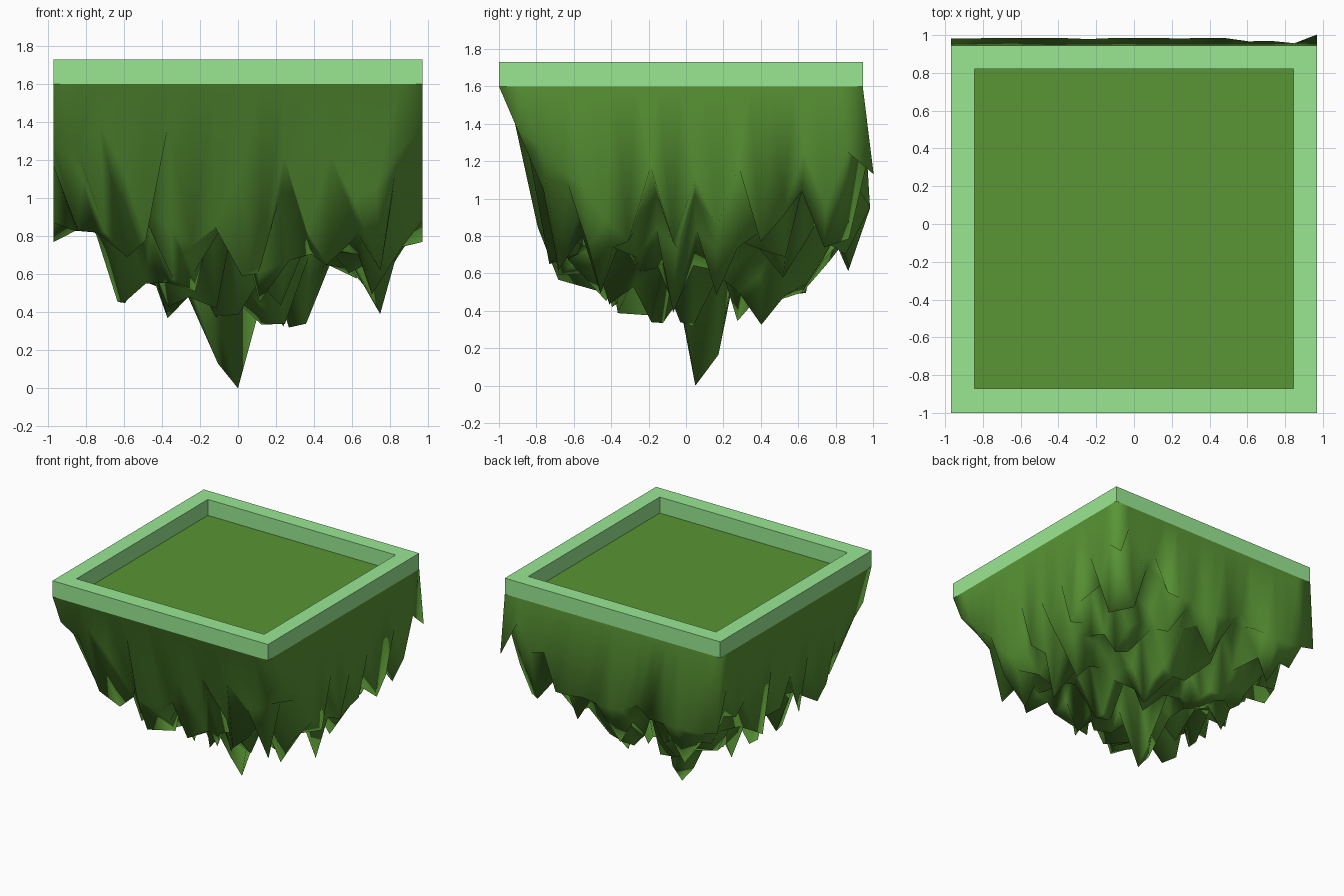
import bpy, bmesh, random

if "Cube" in bpy.data.objects:
    bpy.data.objects.remove(bpy.data.objects["Cube"])

random.seed(11)
N = 16


def material(name, color):
    m = bpy.data.materials.new(name)
    m.diffuse_color = (*color, 1)
    m.use_nodes = True
    m.node_tree.nodes["Principled BSDF"].inputs["Base Color"].default_value = m.diffuse_color
    return m


def finish(name, bm, mat, smooth):
    bmesh.ops.recalc_face_normals(bm, faces=bm.faces)
    mesh = bpy.data.meshes.new(name)
    bm.to_mesh(mesh)
    bm.free()
    mesh.materials.append(mat)
    for p in mesh.polygons:
        p.use_smooth = smooth and len(p.vertices) == 4
    # The flat top keeps a sharp rim
    if smooth:
        rim = {tuple(sorted(k)) for p in mesh.polygons if len(p.vertices) > 4 for k in p.edge_keys}
        for e in mesh.edges:
            e.use_edge_sharp = tuple(sorted(e.vertices)) in rim
    ob = bpy.data.objects.new(name, mesh)
    bpy.context.collection.objects.link(ob)
    return ob


# Square border frame: outer and inner loops at two heights
bm = bmesh.new()
loops = []
for x0, x1, y0, y1, z in [(-.97, .97, -1, .945, 1.6), (-.97, .97, -1, .945, 1.73),
                          (-.845, .845, -.87, .82, 1.73), (-.845, .845, -.87, .82, 1.6)]:
    loops.append([bm.verts.new((x, y, z)) for x, y in
                  ((x0, y0), (x1, y0), (x1, y1), (x0, y1))])
for k in range(4):
    a, b = loops[k], loops[(k + 1) % 4]
    for i in range(4):
        j = (i + 1) % 4
        bm.faces.new((a[i], a[j], b[j], b[i]))
finish("border_frame", bm, material("light_green", (.32, .80, .29)), False)

# Lower limits of the rock along x and y, and the jagged wall hems
low_x = [.77, .83, .82, .45, .55, .24, .48, .13, 0, .16, .32, .34, .65, .5, .36, .74, .77]
low_y = [.83, .65, .53, .56, .44, .32, .34, .33, 0, .16, .25, .32, .48, .5, .45, .6, .95]
hem_front = [1.35, 1.27, 1.40, 1.15, .78, 1.40, .75, .85, 1.1, .65, 1.22, .83, 1.22,
             1.0, 1.05, 1.25, 1.38]
hem_side = [1.35, 1.28, 1.15, 1.05, .88, .75, 1.17, .72, 1.1, .85, 1.17, .7, .9,
            1.25, .95, 1.25, 1.13]


def y_limit(y):
    t = min(max((y + .88) / 1.86 * N, 0), N - .001)
    k = int(t)
    return low_y[k] + (low_y[k + 1] - low_y[k]) * (t - k)


def front_y(i):
    """The front wall leans inward the deeper its hem hangs."""
    return -1 + (1.6 - hem_front[i]) * .43


def depth(i, j, y):
    u, v = i / 8 - 1, j / 8 - 1
    if j == 0:
        return hem_front[i]
    if i == N:
        z = hem_side[j]
    elif i == 0:
        z = hem_side[j] + random.uniform(-.15, .15)
    elif i == j == 8:
        return 0
    else:
        z = .46 + .36 * (u * u + v * v) + random.uniform(-.36, .33)
    return max(z, low_x[i], y_limit(y))


# Hanging rock: jagged underside grid joined to a flat top by side walls
bm = bmesh.new()
under = {}
for i in range(N + 1):
    for j in range(N + 1):
        f = j / N
        x = -.97 + i * 1.94 / N
        y = -.88 + 1.86 * f + (front_y(i) + .88) * max(0, 1 - 2 * f)
        if 0 < i < N and 0 < j < N and (i, j) != (8, 8):
            x += random.uniform(-.03, .03)
            y += random.uniform(-.02, .02)
        z = depth(i, j, y)
        if j == N:
            y = .945 + (1.6 - z) * .06 + (.03 if i == N else 0)
        under[i, j] = bm.verts.new((x, y, z))
for i in range(N):
    for j in range(N):
        bm.faces.new((under[i, j], under[i, j + 1], under[i + 1, j + 1], under[i + 1, j]))
ring = ([(i, 0) for i in range(N)] + [(N, j) for j in range(N)]
        + [(i, N) for i in range(N, 0, -1)] + [(0, j) for j in range(N, 0, -1)])
top = [bm.verts.new((-.97 + i * 1.94 / N, -1 + j * 1.945 / N, 1.6)) for i, j in ring]
for k in range(len(ring)):
    n = (k + 1) % len(ring)
    bm.faces.new((under[ring[k]], under[ring[n]], top[n], top[k]))
bm.faces.new(top)
finish("hanging_rock", bm, material("grass_green", (.10, .30, .035)), True)
